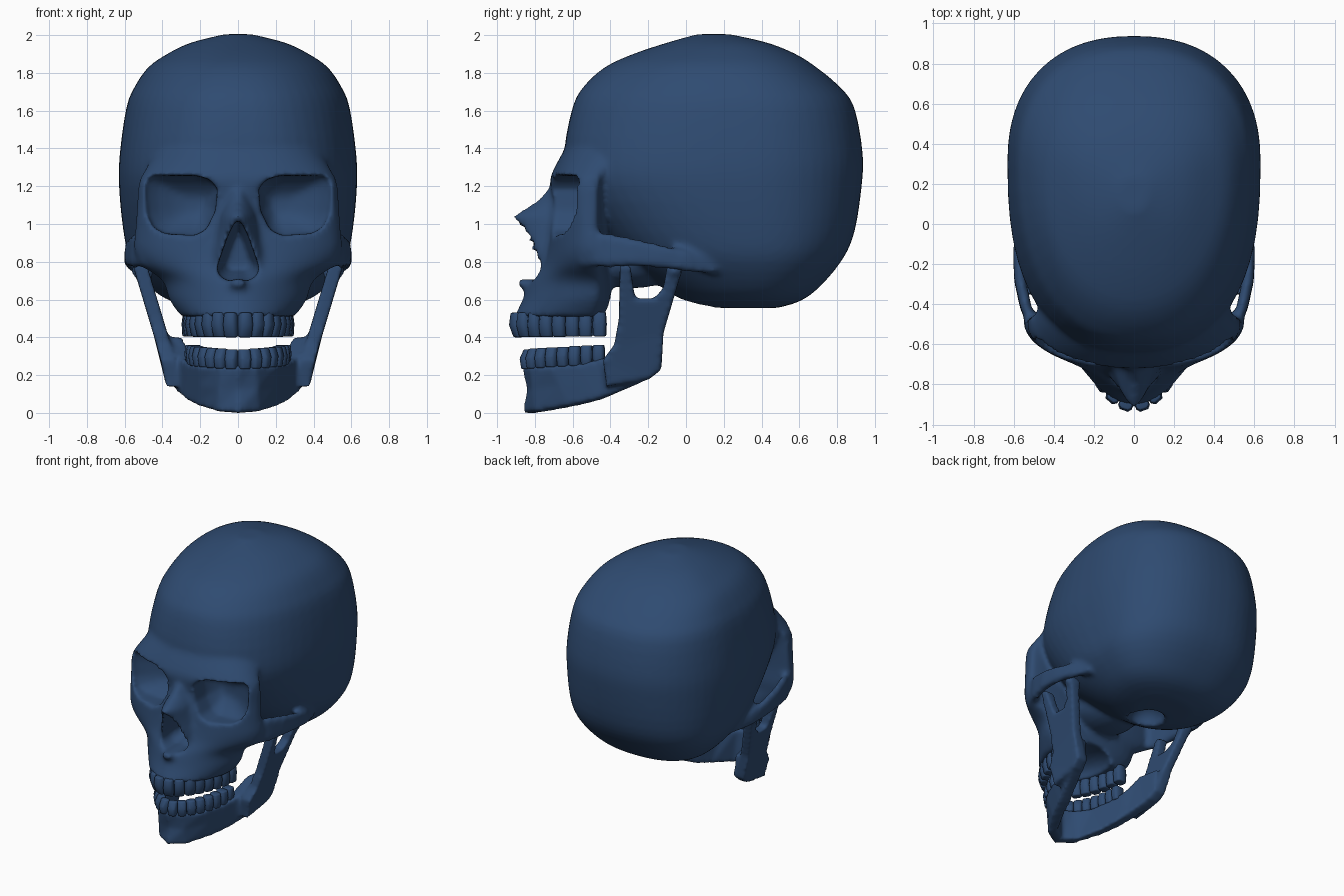
import bpy, bmesh, math
from mathutils import Matrix, Vector

if "Cube" in bpy.data.objects:
    bpy.data.objects.remove(bpy.data.objects["Cube"])

bone = bpy.data.materials.new("bone_blue")
bone.diffuse_color = (0.028, 0.07, 0.165, 1)
bone.use_nodes = True
bone.node_tree.nodes["Principled BSDF"].inputs["Base Color"].default_value = bone.diffuse_color


def loft(bm, rings):
    rows = [[bm.verts.new(p) for p in r] for r in rings]
    n = len(rows[0])
    for a, b in zip(rows, rows[1:]):
        for i in range(n):
            bm.faces.new((a[i], a[(i + 1) % n], b[(i + 1) % n], b[i]))
    bm.faces.new(rows[0][::-1])
    bm.faces.new(rows[-1])


def spow(v, n):
    return math.copysign(abs(v) ** (2 / n), v)


def oval(z, yf, yb, w, n, widest, n_back=2.3, count=56):
    # horizontal super-ellipse whose widest point lies at fraction `widest` from front to back
    yc = yf + widest * (yb - yf)
    pts = []
    for i in range(count):
        a = 2 * math.pi * i / count
        c, s = math.cos(a), math.sin(a)
        depth, e = (yb - yc, n_back) if s > 0 else (yc - yf, n)
        pts.append((w * spow(c, e), yc + depth * spow(s, e), z))
    return pts


def blend(rows, steps=3):
    # smooth in-between rows (Catmull-Rom)
    out = []
    for i in range(len(rows) - 1):
        p = [rows[max(0, min(len(rows) - 1, i + k))] for k in (-1, 0, 1, 2)]
        for t in (j / steps for j in range(steps)):
            out.append([0.5 * (2 * b + (c - a) * t + (2 * a - 5 * b + 4 * c - d) * t * t
                               + (3 * b - a - 3 * c + d) * t ** 3) for a, b, c, d in zip(*p)])
    return out + [rows[-1]]


def ball(bm, loc, size):
    bmesh.ops.create_uvsphere(bm, u_segments=24, v_segments=14, radius=1,
                              matrix=Matrix.Translation(loc) @ Matrix.Diagonal((*size, 1)))


def socket(bm, outline, centre, stages, side=1):
    # tapering cutter running back from an outline in the front plane
    cx, cz = centre
    loft(bm, [[(side * (cx + (x - cx) * k), y, cz + (z - cz) * k) for x, z in outline]
              for y, k in stages])


def finish(bm, name):
    bmesh.ops.recalc_face_normals(bm, faces=bm.faces[:])
    mesh = bpy.data.meshes.new(name)
    bm.to_mesh(mesh)
    bm.free()
    ob = bpy.data.objects.new(name, mesh)
    bpy.context.collection.objects.link(ob)
    mesh.materials.append(bone)
    return ob


def fuse(ob, voxel, smooth, cutter=None):
    def remesh():
        m = ob.modifiers.new("fuse", 'REMESH')
        m.mode, m.voxel_size = 'VOXEL', voxel
    remesh()
    if cutter:
        m = ob.modifiers.new("cut", 'BOOLEAN')
        m.operation, m.solver, m.object = 'DIFFERENCE', 'EXACT', cutter
        remesh()
    m = ob.modifiers.new("soften", 'SMOOTH')
    m.factor, m.iterations = 0.5, smooth
    bpy.context.view_layer.objects.active = ob
    ob.select_set(True)
    for m in list(ob.modifiers):
        bpy.ops.object.modifier_apply(modifier=m.name)
    ob.data.shade_smooth()
    ob.select_set(False)


# braincase: z, front, back, half width, front squareness
skull = bmesh.new()
loft(skull, [oval(*r, 0.6) for r in blend((
    (0.555, 0.12, 0.48, 0.20, 2.2), (0.59, 0.0, 0.60, 0.35, 2.2), (0.66, -0.12, 0.70, 0.46, 2.2),
    (0.80, -0.30, 0.82, 0.565, 2.3), (0.95, -0.45, 0.89, 0.605, 2.4), (1.20, -0.62, 0.93, 0.63, 2.5),
    (1.38, -0.645, 0.935, 0.625, 2.45), (1.62, -0.60, 0.89, 0.59, 2.3), (1.73, -0.54, 0.81, 0.545, 2.2),
    (1.83, -0.43, 0.69, 0.475, 2.1), (1.90, -0.28, 0.58, 0.375, 2.1), (1.96, -0.10, 0.43, 0.25, 2.1),
    (2.005, 0.06, 0.23, 0.07, 2.1)))])

# face from upper jaw to brow
loft(skull, [oval(*r, 0.8) for r in blend((
    (0.51, -0.91, -0.42, 0.30, 1.85), (0.60, -0.865, -0.40, 0.365, 1.7), (0.70, -0.83, -0.40, 0.40, 1.65),
    (0.78, -0.77, -0.42, 0.51, 1.75), (0.86, -0.74, -0.42, 0.55, 1.95), (0.97, -0.72, -0.43, 0.545, 2.1),
    (1.10, -0.70, -0.43, 0.535, 2.4), (1.22, -0.72, -0.42, 0.525, 2.3), (1.29, -0.70, -0.38, 0.49, 2.3),
    (1.40, -0.64, -0.28, 0.43, 2.3)))])

# nose bridge and rim
loft(skull, [oval(*r, 0.9) for r in (
    (0.70, -0.82, -0.5, 0.17, 1.8), (0.77, -0.82, -0.5, 0.18, 2.2), (0.85, -0.85, -0.5, 0.16, 2.2),
    (0.94, -0.875, -0.5, 0.14, 1.9), (1.04, -0.92, -0.5, 0.12, 1.6), (1.12, -0.79, -0.5, 0.10, 1.6),
    (1.20, -0.72, -0.5, 0.09, 1.6))])
ball(skull, (0, -0.84, 0.685), (0.05, 0.055, 0.03))
ball(skull, (0, -0.28, 0.80), (0.22, 0.26, 0.14))

# cheek arches
for s in (1, -1):
    loft(skull, [[(s * (x + dx), y, z + dz) for dx, dz in
                  ((0.03, -h * .7), (0.025, h * .7), (0, h), (-0.03, h * .7), (-0.03, -h * .7), (0, -h))]
                 for x, y, z, h in (
        (0.48, -0.56, 0.86, 0.09), (0.54, -0.42, 0.86, 0.10), (0.57, -0.28, 0.85, 0.08),
        (0.575, -0.14, 0.83, 0.065), (0.56, 0.0, 0.805, 0.06), (0.51, 0.16, 0.775, 0.045))])

# eye sockets, nose opening, palate and spinal opening
cut = bmesh.new()
eye = ((0.11, 1.19), (0.15, 1.235), (0.22, 1.255), (0.46, 1.255), (0.485, 1.23), (0.49, 1.17),
       (0.48, 1.05), (0.45, 0.985), (0.39, 0.95), (0.23, 0.94), (0.17, 0.97), (0.12, 1.07))
for s in (1, -1):
    socket(cut, eye, (0.21, 1.10), ((-1.0, 1), (-0.56, 1), (-0.51, 0.78), (-0.47, 0.5), (-0.45, 0.25)), s)
half = ((0.03, 0.985), (0.055, 0.93), (0.09, 0.83), (0.112, 0.765), (0.095, 0.72), (0.05, 0.70))
nose = ((0, 1.03), *half, (0, 0.71), *[(-x, z) for x, z in half[::-1]])
socket(cut, nose, (0, 0.84), ((-1.0, 1), (-0.68, 1), (-0.52, 0.6)))
ball(cut, (0, -0.56, 0.50), (0.18, 0.25, 0.11))
ball(cut, (0, 0.13, 0.58), (0.12, 0.14, 0.12))
cutter = finish(cut, "opening_cutter")
cutter.hide_render = True
cutter.hide_set(True)
fuse(finish(skull, "skull"), 0.016, 6, cutter)

# lower jaw body: outer bottom and outer top point of each station
jaw = bmesh.new()
stations = [((0.0, -0.865, 0.0), (0, -0.87, 0.25)), ((0.11, -0.80, 0.008), (0.10, -0.83, 0.25)),
            ((0.22, -0.62, 0.04), (0.20, -0.72, 0.25)), ((0.28, -0.48, 0.07), (0.26, -0.57, 0.26)),
            ((0.325, -0.36, 0.11), (0.31, -0.43, 0.29)), ((0.365, -0.24, 0.16), (0.375, -0.30, 0.40)),
            ((0.39, -0.14, 0.23), (0.405, -0.14, 0.40))]


def section(pair, s):
    out = []
    for x, y, z in pair:
        inward = Vector((-x, max(0, -0.35 - y), 0)).normalized() * 0.085
        out.append([Vector((s * x, y, z)), Vector((s * (x + inward.x), y + inward.y, z))])
    (a, b), (c, d) = out
    mid = (a + c) / 2
    if pair[0][1] < -0.82:
        mid.y += 0.025
    return [a, mid, c, d, b]


loft(jaw, [section(p, -1) for p in stations[:0:-1]] + [section(p, 1) for p in stations])

# upright jaw branches with hinge knobs
branch = ((-0.42, 0.14), (-0.20, 0.175), (-0.13, 0.23), (-0.12, 0.42), (-0.02, 0.76), (-0.05, 0.80),
          (-0.10, 0.78), (-0.12, 0.66), (-0.17, 0.605), (-0.27, 0.605), (-0.295, 0.78), (-0.35, 0.795),
          (-0.355, 0.50), (-0.38, 0.36), (-0.44, 0.28))
for s in (1, -1):
    loft(jaw, [[(s * (0.375 + (z - 0.3) * (0.3 if z > 0.3 else 0.2) + t), y, z) for y, z in branch]
               for t in (-0.038, 0.038)])
    ball(jaw, (s * 0.505, -0.06, 0.75), (0.06, 0.04, 0.04))
fuse(finish(jaw, "lower_jaw"), 0.014, 6)


# teeth spaced evenly along a pointed arch
def teeth(name, w, yf, yb, z_root, z_tip, lift):
    arch = [Vector((w * spow(math.cos(a), 1.85), yb + (yf - yb) * spow(math.sin(a), 1.85), 0))
            for a in (math.pi * i / 400 for i in range(401))]
    dist = [0]
    for p, q in zip(arch, arch[1:]):
        dist.append(dist[-1] + (q - p).length)
    bm = bmesh.new()
    count = 16
    pitch = dist[-1] / count
    for k in range(count):
        i = min(range(401), key=lambda j: abs(dist[j] - (k + 0.5) * pitch))
        p = arch[i]
        tan = (arch[min(i + 4, 400)] - arch[max(i - 4, 0)]).normalized()
        out = Vector((tan.y, -tan.x, 0))
        back = abs(k - 7.5) / 7.5
        rows = []
        for z, wide, deep in ((z_root, 0.44, 0.036), ((z_root + z_tip) / 2, 0.50, 0.044),
                              (z_tip, 0.46, 0.018 + 0.022 * back)):
            c = p + Vector((0, 0, z + lift * back))
            rows.append([c + tan * (pitch * wide * u) + out * (deep * v) for u, v in
                         ((-1, -.6), (-.6, -1), (.6, -1), (1, -.6), (1, .6), (.6, 1), (-.6, 1), (-1, .6))])
        loft(bm, rows)
    ob = finish(bm, name)
    m = ob.modifiers.new("round", 'BEVEL')
    m.width, m.segments, m.limit_method = 0.008, 2, 'ANGLE'
    m.angle_limit = math.radians(50)
    bpy.context.view_layer.objects.active = ob
    ob.select_set(True)
    bpy.ops.object.modifier_apply(modifier=m.name)
    bpy.ops.object.shade_smooth_by_angle(angle=math.radians(50))
    ob.select_set(False)


teeth("upper_teeth", 0.255, -0.895, -0.42, 0.53, 0.40, 0.005)
teeth("lower_teeth", 0.24, -0.84, -0.43, 0.23, 0.335, 0.025)
